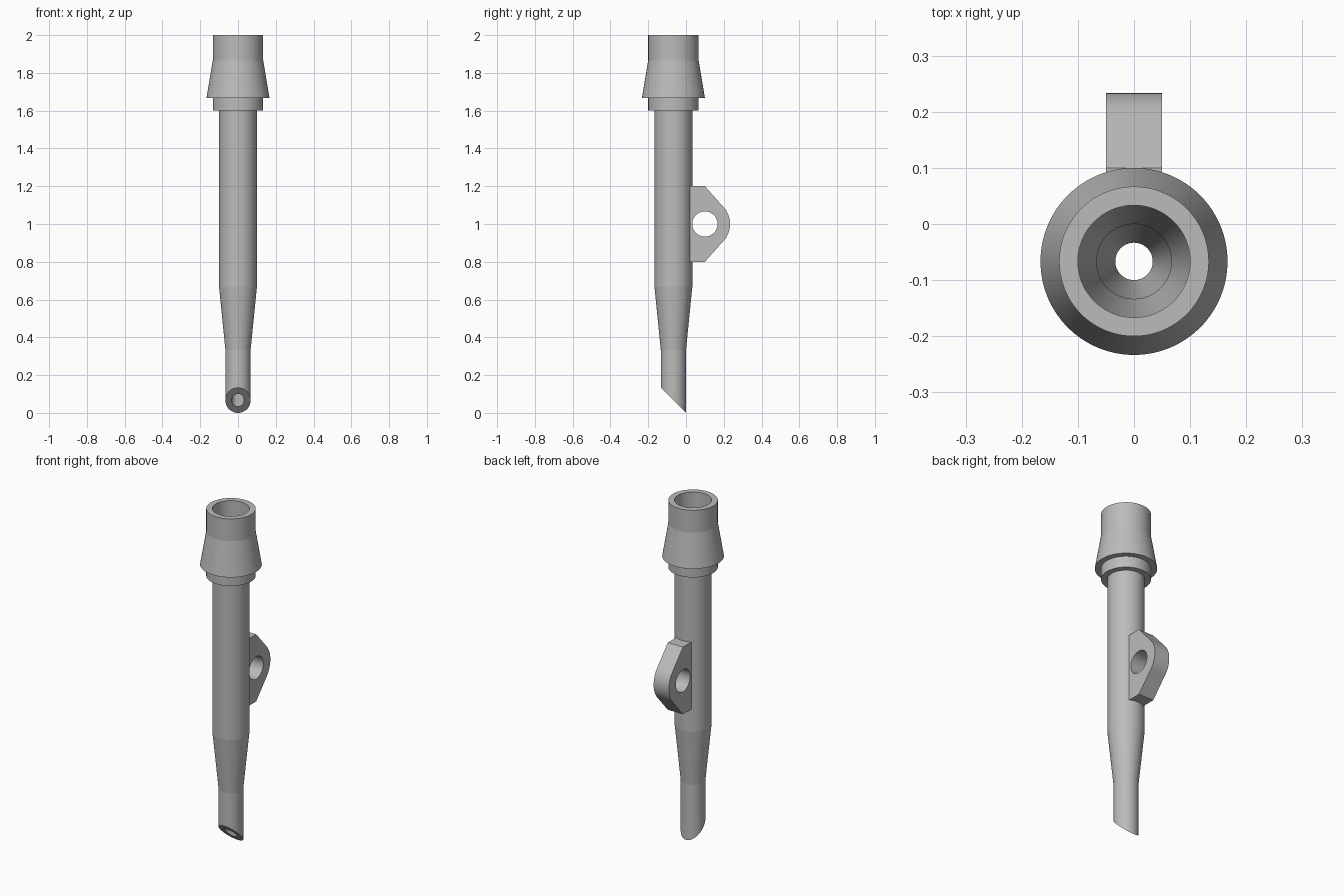
import bpy, bmesh
from math import sin, cos, pi, acos
from mathutils import Vector

if "Cube" in bpy.data.objects:
    bpy.data.objects.remove(bpy.data.objects["Cube"])

grey = bpy.data.materials.new("plain grey")
grey.use_nodes = True
colour = (0.5, 0.5, 0.5, 1)
grey.diffuse_color = colour
grey.node_tree.nodes["Principled BSDF"].inputs["Base Color"].default_value = colour

U = 1 / 30          # module that all the dimensions are multiples of
AXIS_Y = -2 * U
SEGMENTS = 128


def finish(bm, name, angle):
    bmesh.ops.recalc_face_normals(bm, faces=bm.faces)
    mesh = bpy.data.meshes.new(name)
    bm.to_mesh(mesh)
    bm.free()
    mesh.materials.append(grey)
    obj = bpy.data.objects.new(name, mesh)
    bpy.context.collection.objects.link(obj)
    bpy.ops.object.select_all(action="DESELECT")
    obj.select_set(True)
    bpy.context.view_layer.objects.active = obj
    bpy.ops.object.shade_smooth_by_angle(angle=angle)
    return obj


def circle(n, start=0.0, end=2 * pi):
    return [start + (end - start) * i / n for i in range(n)]


# Hollow tube: closed (radius, height) section in modules, turned about the axis
section = [(2, 0), (2, 10), (3, 20), (3, 48), (4, 48), (4, 50), (5, 50), (4, 56), (4, 60),
           (3, 60), (3, 56), (2, 48), (2, 20), (1, 10), (1, 0)]
bm = bmesh.new()
rings = []
for r, h in section:
    ring = []
    for a in circle(SEGMENTS):
        y = AXIS_Y + r * U * sin(a)
        # the bottom end is cut off at 45 degrees
        z = h * U if h else -y
        ring.append(bm.verts.new((r * U * cos(a), y, z)))
    rings.append(ring)
for k, ring in enumerate(rings):
    following = rings[(k + 1) % len(rings)]
    for i in range(SEGMENTS):
        j = (i + 1) % SEGMENTS
        bm.faces.new((ring[i], ring[j], following[j], following[i]))
finish(bm, "tube", 0.07)

# Mounting lug: rounded outline with a round eye, extruded sideways
EYE = Vector((0, 0.1, 1.0))
ROUND, HALF_HEIGHT, HALF_WIDTH, ROOT_Y = 4 * U, 6 * U, 0.05, 0.015
tangent = pi / 2 - acos(ROUND / HALF_HEIGHT)


def around_eye(radius, angles):
    return [EYE + radius * Vector((0, cos(a), sin(a))) for a in angles]


def corner(y, side):
    return Vector((0, y, EYE.z + side * HALF_HEIGHT))


outline = [corner(ROOT_Y, -1), corner(EYE.y, -1)]
outline += around_eye(ROUND, circle(24, -tangent, tangent) + [tangent])
outline += [corner(EYE.y, 1), corner(ROOT_Y, 1)]

bm = bmesh.new()
for loop in (outline, around_eye(2 * U, circle(64))):
    verts = [bm.verts.new(p - Vector((HALF_WIDTH, 0, 0))) for p in loop]
    for i, v in enumerate(verts):
        bm.edges.new((verts[i - 1], v))
bmesh.ops.triangle_fill(bm, use_beauty=True, edges=bm.edges[:])
side = bmesh.ops.extrude_face_region(bm, geom=bm.faces[:], use_keep_orig=True)
moved = [g for g in side["geom"] if isinstance(g, bmesh.types.BMVert)]
bmesh.ops.translate(bm, verts=moved, vec=(2 * HALF_WIDTH, 0, 0))
finish(bm, "mounting_lug", 0.5)
